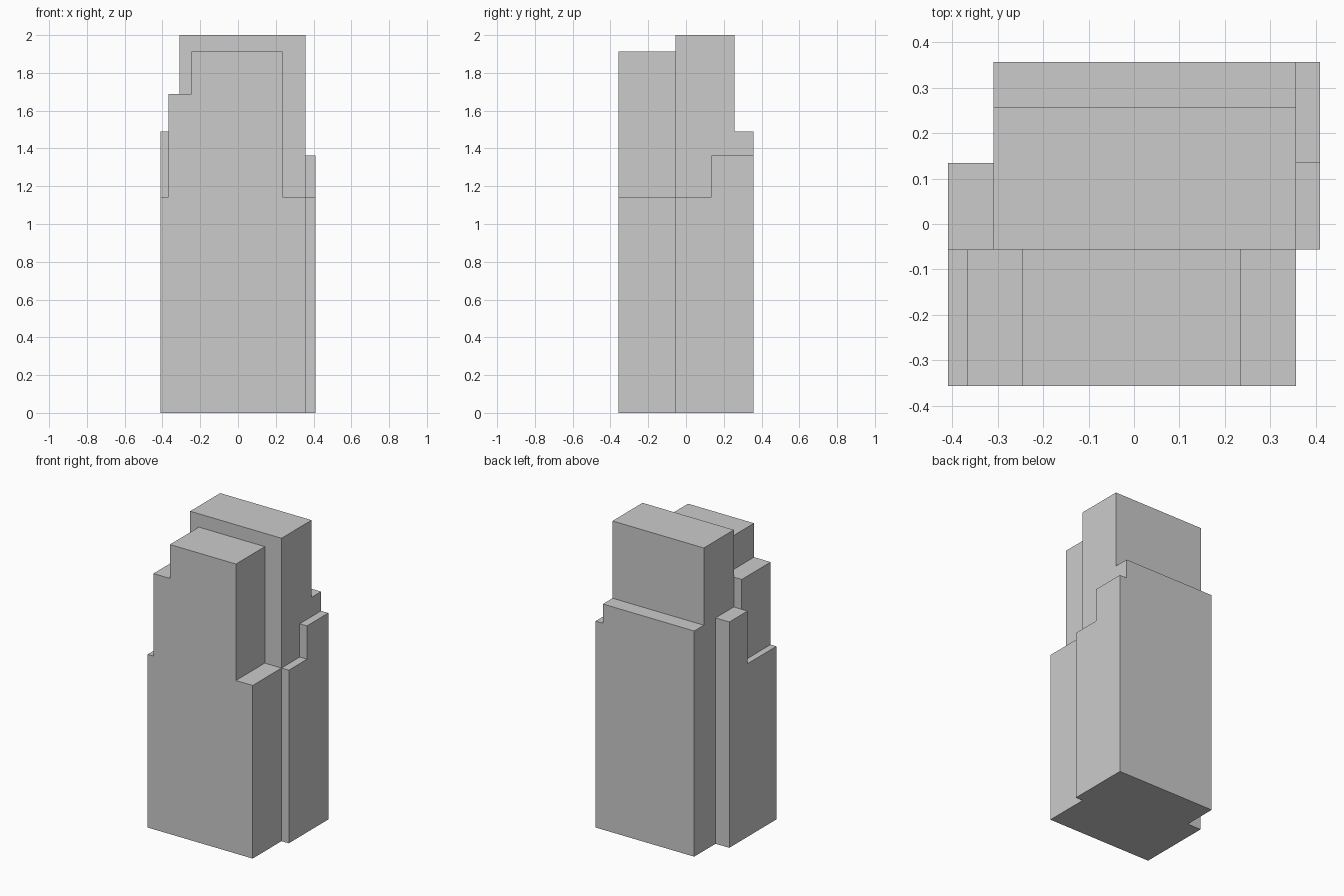
import bpy, bmesh
from mathutils import Vector

if "Cube" in bpy.data.objects:
    bpy.data.objects.remove(bpy.data.objects["Cube"])

X, Y = 0.41, 0.357           # half width and half depth
MID, STEP = -0.056, 0.134    # depth where front slab ends, where side bays step
LEFT, RIGHT = -0.31, 0.357   # sides of the main tower


def extrude(name, profile, axis, start, end):
    """Extrude an (across, z) profile along 'x' or 'y' into a closed solid."""
    bm = bmesh.new()
    place = (lambda a, z: (start, a, z)) if axis == 'x' else (lambda a, z: (a, start, z))
    face = bm.faces.new([bm.verts.new(place(a, z)) for a, z in profile])
    ext = bmesh.ops.extrude_face_region(bm, geom=[face])
    step = Vector((end - start, 0, 0)) if axis == 'x' else Vector((0, end - start, 0))
    moved = [v for v in ext['geom'] if isinstance(v, bmesh.types.BMVert)]
    bmesh.ops.translate(bm, verts=moved, vec=step)
    if not all(len(e.link_faces) == 2 for e in bm.edges):
        bmesh.ops.holes_fill(bm, edges=bm.edges[:])
    bmesh.ops.recalc_face_normals(bm, faces=bm.faces[:])
    mesh = bpy.data.meshes.new(name)
    bm.to_mesh(mesh)
    bm.free()
    obj = bpy.data.objects.new(name, mesh)
    bpy.context.collection.objects.link(obj)
    return obj


# Main tower with a low ledge along the back
tower = extrude("stepped_tower", [(MID, 0), (Y, 0), (Y, 1.49), (0.257, 1.49),
                                  (0.257, 2), (MID, 2)], 'x', LEFT, RIGHT)

# Front slab with stepped shoulders
front = extrude("front_slab", [(-X, 0), (RIGHT, 0), (RIGHT, 1.143), (0.235, 1.143),
                               (0.235, 1.912), (-0.247, 1.912), (-0.247, 1.688),
                               (-0.368, 1.688), (-0.368, 1.143), (-X, 1.143)],
                'y', -Y, MID)

# Right bay, higher at the back
right = extrude("right_bay", [(MID, 0), (Y, 0), (Y, 1.363), (STEP, 1.363),
                              (STEP, 1.143), (MID, 1.143)], 'x', RIGHT, X)

# Left bay
left = extrude("left_bay", [(MID, 0), (STEP, 0), (STEP, 1.491), (MID, 1.491)],
               'x', -X, LEFT)

# Fuse the parts into one solid
bpy.context.view_layer.objects.active = tower
for part in (front, right, left):
    mod = tower.modifiers.new("join_" + part.name, 'BOOLEAN')
    mod.operation, mod.solver, mod.object = 'UNION', 'EXACT', part
    bpy.ops.object.modifier_apply(modifier=mod.name)
    bpy.data.objects.remove(part)
